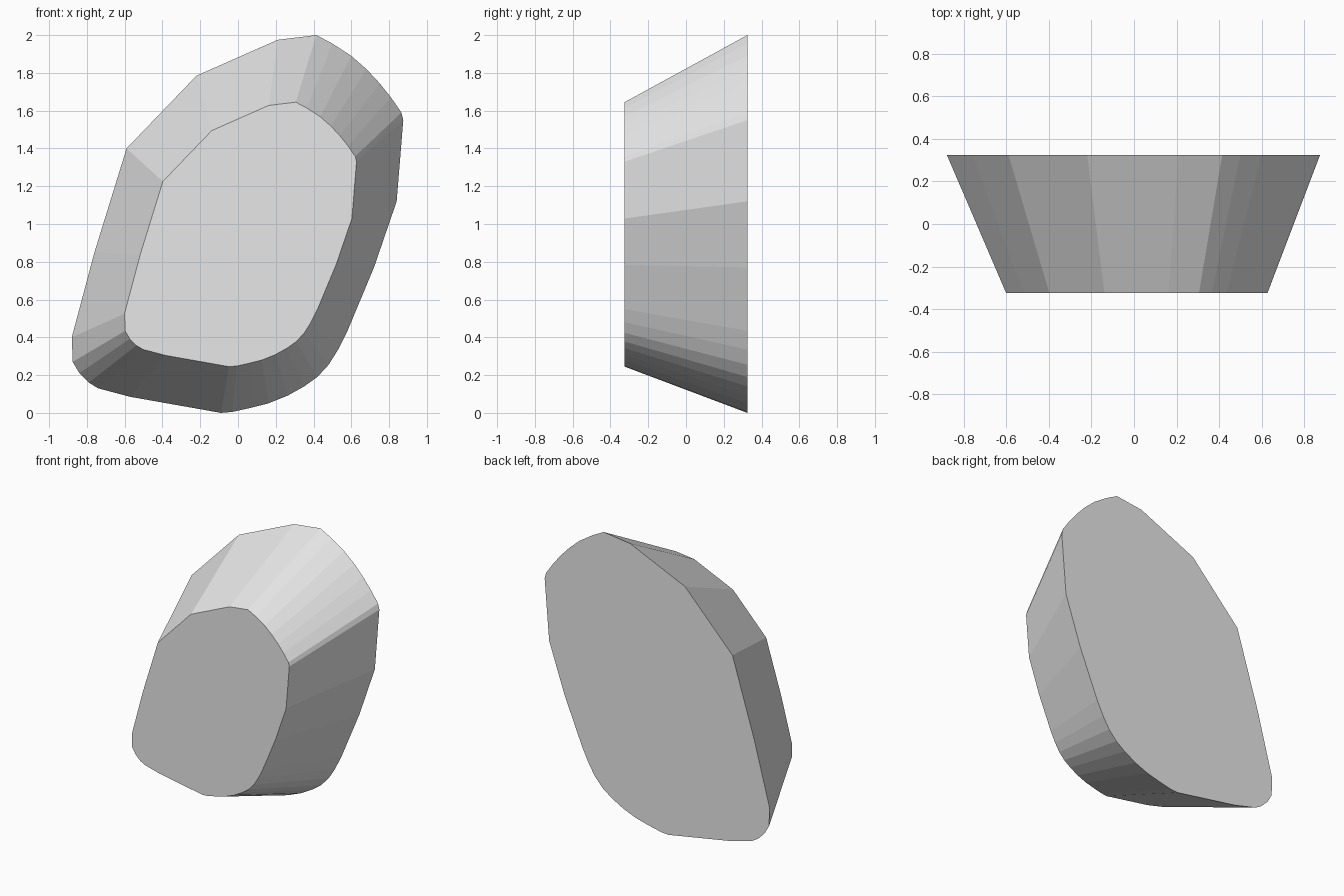
import bpy
import bmesh

if "Cube" in bpy.data.objects:
    bpy.data.objects.remove(bpy.data.objects["Cube"])

# Stone outline (x, z) at its wide back face, clockwise from the top
OUTLINE = [
    (0.415, 2.0), (0.50, 1.955), (0.60, 1.89), (0.68, 1.82), (0.75, 1.745),
    (0.81, 1.67), (0.865, 1.59), (0.875, 1.55), (0.84, 1.12), (0.72, 0.77),
    (0.58, 0.435), (0.53, 0.335), (0.48, 0.255), (0.42, 0.19), (0.35, 0.14),
    (0.26, 0.09), (0.16, 0.05), (0.06, 0.025), (-0.03, 0.005), (-0.09, 0.0),
    (-0.57, 0.085), (-0.74, 0.13), (-0.79, 0.16), (-0.84, 0.21),
    (-0.875, 0.27), (-0.88, 0.40), (-0.76, 0.85), (-0.59, 1.40),
    (-0.22, 1.785), (0.21, 1.975),
]
HALF_DEPTH = 0.325
TAPER = 0.70              # front face size relative to the back
SHIFT_X, SHIFT_Z = 0.015, 0.245

grey = bpy.data.materials.new("stone_grey")
grey.diffuse_color = (0.8, 0.8, 0.8, 1)
grey.use_nodes = True
grey.node_tree.nodes["Principled BSDF"].inputs["Base Color"].default_value = grey.diffuse_color

bm = bmesh.new()
# Wide back ring and smaller front ring
back = [bm.verts.new((x, HALF_DEPTH, z)) for x, z in OUTLINE]
front = [bm.verts.new((x * TAPER + SHIFT_X, -HALF_DEPTH, z * TAPER + SHIFT_Z))
         for x, z in OUTLINE]

# Flat caps and slanted sides
bm.faces.new(back)
bm.faces.new(front)
n = len(OUTLINE)
for i in range(n):
    j = (i + 1) % n
    bm.faces.new((back[i], back[j], front[j], front[i]))
bmesh.ops.recalc_face_normals(bm, faces=bm.faces)

mesh = bpy.data.meshes.new("tapered_stone")
bm.to_mesh(mesh)
bm.free()
mesh.materials.append(grey)
stone = bpy.data.objects.new("tapered_stone", mesh)
bpy.context.collection.objects.link(stone)
